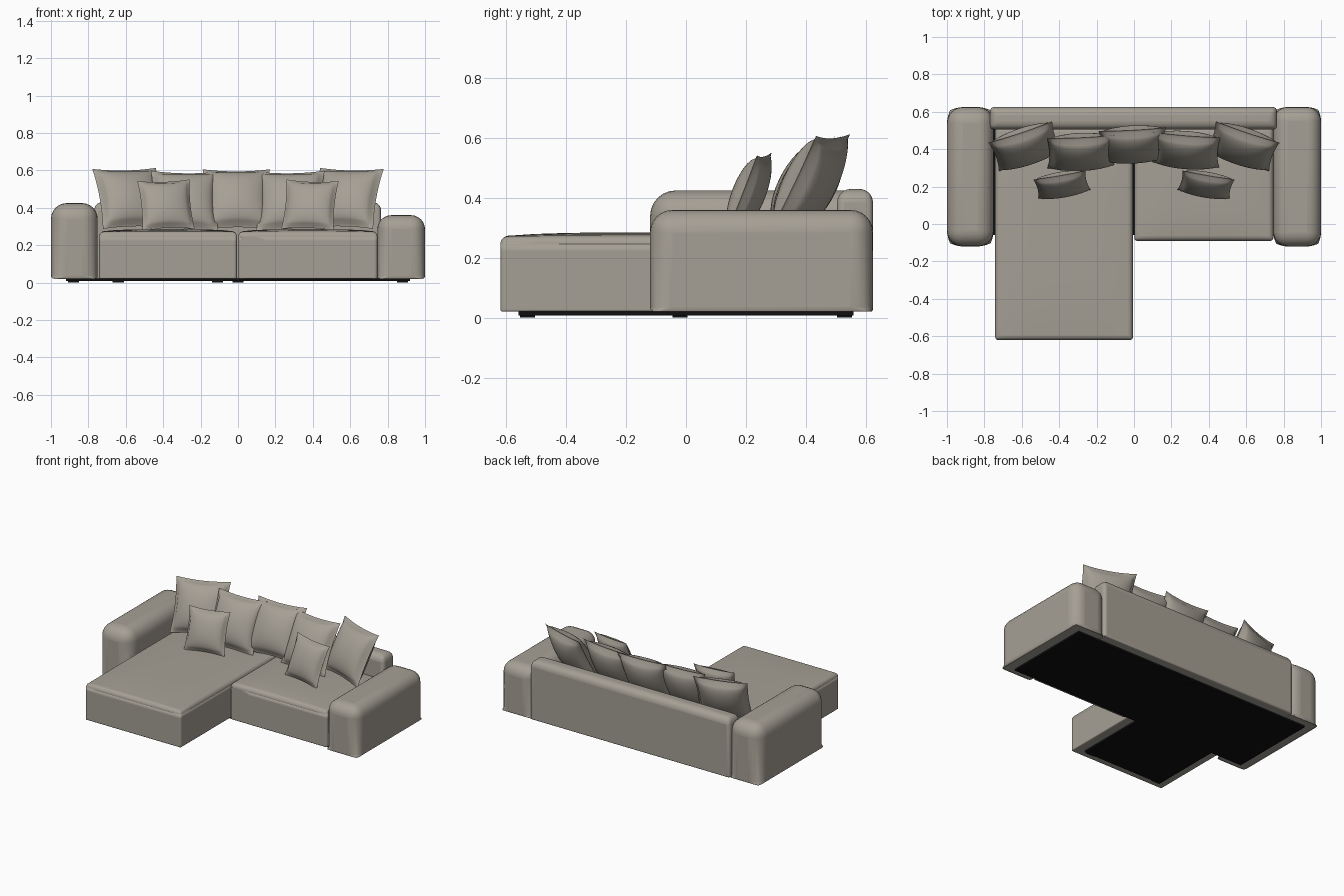
import bpy, bmesh, math
from mathutils import Matrix, Vector

default = bpy.data.objects.get("Cube")
if default:
    bpy.data.objects.remove(default)


def material(name, rgb):
    m = bpy.data.materials.new(name)
    m.use_nodes = True
    m.diffuse_color = (*rgb, 1)
    m.node_tree.nodes["Principled BSDF"].inputs["Base Color"].default_value = (*rgb, 1)
    return m


fabric = material("warm grey fabric", (0.38, 0.35, 0.30))
black = material("black underside", (0.005, 0.005, 0.005))


def finish(name, bm, mat):
    mesh = bpy.data.meshes.new(name)
    bm.to_mesh(mesh)
    bm.free()
    mesh.materials.append(mat)
    obj = bpy.data.objects.new(name, mesh)
    bpy.context.collection.objects.link(obj)
    return obj


def smooth(obj, angle=50):
    bpy.ops.object.select_all(action="DESELECT")
    obj.select_set(True)
    bpy.context.view_layer.objects.active = obj
    bpy.ops.object.shade_smooth_by_angle(angle=math.radians(angle))


def block(name, x, y, z, mat, radius=0, bottom=0.2, upright=1, cuts=0, crown=0):
    """Box between limits, with soft edges and an optionally domed top."""
    lo, hi = Vector((x[0], y[0], z[0])), Vector((x[1], y[1], z[1]))
    bm = bmesh.new()
    bmesh.ops.create_cube(bm, size=2)
    if cuts:
        bmesh.ops.subdivide_edges(bm, edges=bm.edges[:], cuts=cuts, use_grid_fill=True)
    weight = bm.edges.layers.float.new("bevel_weight_edge")
    for e in bm.edges:
        if e.calc_face_angle(0) > 1:
            a, b = (v.co for v in e.verts)
            vertical = abs(a.z - b.z) > 0.01
            e[weight] = upright if vertical else (1 if a.z > 0 else bottom)
    for v in bm.verts:
        u, w, t = v.co
        v.co = [(l + h) / 2 + c * (h - l) / 2 for l, h, c in zip(lo, hi, (u, w, t))]
        if t > 0.99:
            v.co.z += crown * (1 - u ** 4) * (1 - w ** 4)
    obj = finish(name, bm, mat)
    if radius:
        bevel = obj.modifiers.new("Soft edges", "BEVEL")
        bevel.limit_method = "WEIGHT"
        bevel.width = radius
        bevel.segments = 6
        smooth(obj)
    return obj


def pillow(name, centre, size, thick, yaw, tilt, roll=0):
    """Two puffed sheets meeting in a thin flat seam, leaning backwards."""
    bm = bmesh.new()
    for side in (-1, 1):
        made = bmesh.ops.create_grid(bm, x_segments=28, y_segments=28, size=1)
        for v in made["verts"]:
            u, w = v.co.x, v.co.y
            pu, pw = (max(0, 1 - (c / 0.93) ** 2) for c in (u, w))
            puff = thick / 2 * (pu * pw) ** 0.45
            edge = 0.003 if max(abs(u), abs(w)) < 0.99 else 0
            v.co = (size / 2 * u * (1 - 0.07 * (1 - w * w)),
                    side * (puff + edge),
                    size / 2 * w * (1 - 0.07 * (1 - u * u)))
    bmesh.ops.remove_doubles(bm, verts=bm.verts[:], dist=0.0005)
    bmesh.ops.recalc_face_normals(bm, faces=bm.faces[:])
    turn = [Matrix.Rotation(math.radians(a), 4, axis)
            for a, axis in ((yaw, "Z"), (-tilt, "X"), (roll, "Y"))]
    bm.transform(Matrix.Translation(centre) @ turn[0] @ turn[1] @ turn[2])
    smooth(finish(name, bm, fabric), 60)


# Arms and backrest
block("right_arm", (-1, -0.75), (-0.12, 0.625), (0.02, 0.425), fabric, 0.085)
block("left_arm", (0.745, 1), (-0.12, 0.625), (0.02, 0.36), fabric, 0.075)
block("backrest", (-0.77, 0.765), (0.505, 0.625), (0.02, 0.43), fabric, 0.045, upright=0.5)

# Seats
block("chaise_seat", (-0.742, -0.006), (-0.62, 0.52), (0.02, 0.272), fabric,
      0.035, 0.3, 0.6, cuts=9, crown=0.013)
block("short_seat", (0.002, 0.745), (-0.09, 0.52), (0.02, 0.272), fabric,
      0.03, 0.3, 0.6, cuts=9, crown=0.013)

# Underside boards and feet
block("rear_base", (-0.92, 0.92), (-0.06, 0.56), (0.008, 0.022), black)
block("chaise_base", (-0.68, -0.07), (-0.56, -0.06), (0.008, 0.022), black)
feet = [(x, y) for x in (-0.88, 0, 0.88) for y in (-0.02, 0.53)]
feet += [(-0.64, -0.53), (-0.11, -0.53)]
for i, (x, y) in enumerate(feet):
    block(f"foot_{i + 1}", (x - 0.03, x + 0.03), (y - 0.025, y + 0.025), (0, 0.01), black)

# Large back pillows, in a gentle arc
for i, (x, y, z, yaw, roll) in enumerate([
        (-0.58, 0.415, 0.45, 18, -1), (-0.285, 0.385, 0.435, 3, 1),
        (-0.005, 0.425, 0.445, 3, 0), (0.28, 0.395, 0.435, -5, -1),
        (0.58, 0.415, 0.45, -18, 1)]):
    pillow(f"back_pillow_{i + 1}", (x, y, z), 0.36, 0.15, yaw, 27, roll)

# Small scatter pillows
for side, label in ((-1, "right"), (1, "left")):
    pillow(f"{label}_scatter_pillow", (side * 0.385, 0.21, 0.415),
           0.285, 0.1, -9 * side, 22, 2 * side)
